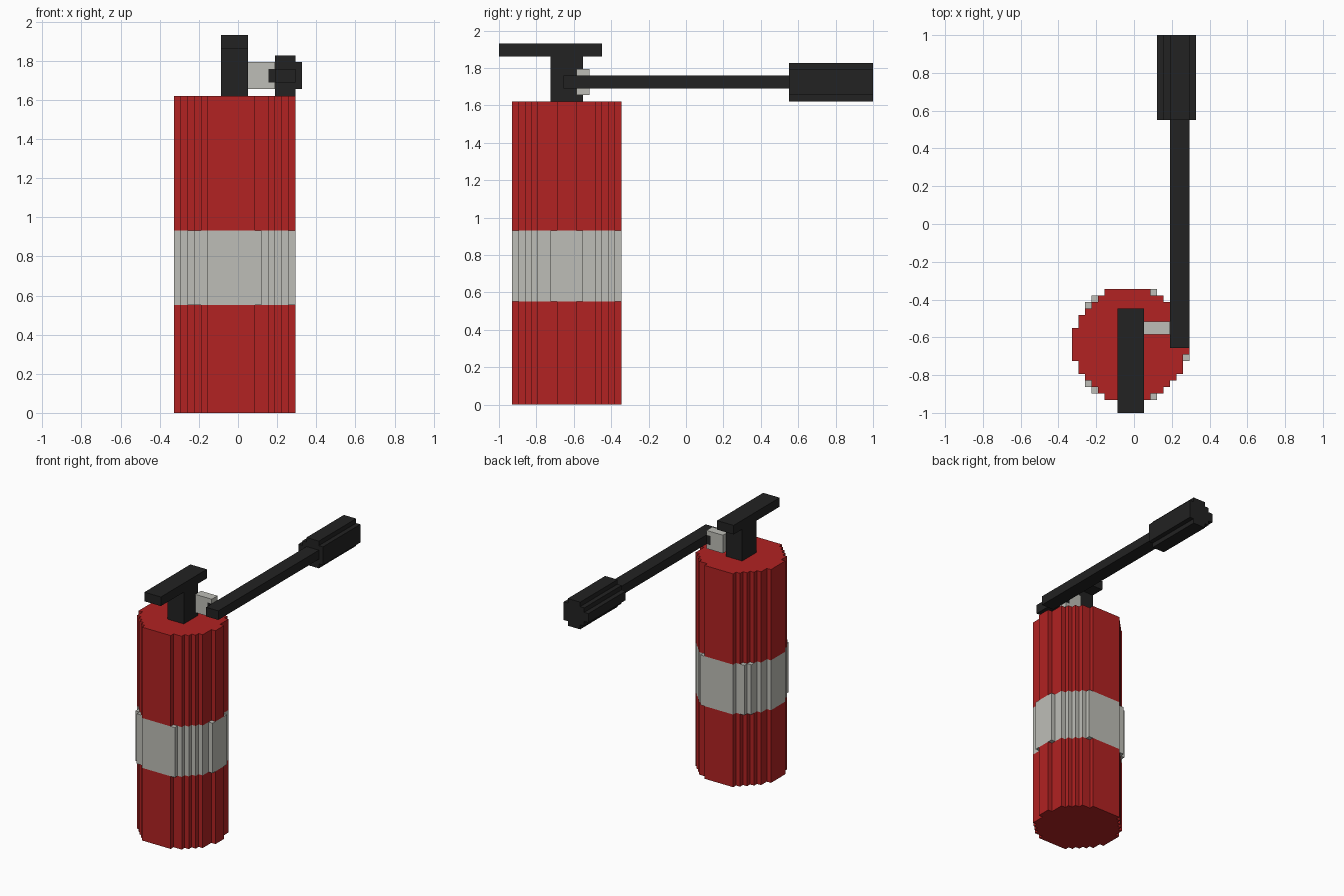
import bpy
import bmesh

cube = bpy.data.objects.get("Cube")
if cube:
    bpy.data.objects.remove(cube, do_unlink=True)

U = 1 / 29  # size of one block unit


def material(name, rgb):
    m = bpy.data.materials.new(name)
    m.use_nodes = True
    col = (*rgb, 1)
    m.diffuse_color = col
    bsdf = next(n for n in m.node_tree.nodes if n.type == 'BSDF_PRINCIPLED')
    bsdf.inputs["Base Color"].default_value = col
    return m


RED = material("red", (0.445, 0.016, 0.016))
GREY = material("light_grey", (0.515, 0.515, 0.474))
BLACK = material("black", (0.016, 0.016, 0.016))


def prism(name, outline, axis, lo, hi, mat):
    """Extrude a 2D outline along z (outline in x, y) or y (outline in x, z)."""
    bm = bmesh.new()
    place = (lambda a, b: (a, b, lo)) if axis == 'z' else (lambda a, b: (a, lo, b))
    face = bm.faces.new([bm.verts.new(place(a, b)) for a, b in outline])
    ext = bmesh.ops.extrude_face_region(bm, geom=[face])
    step = (0, 0, hi - lo) if axis == 'z' else (0, hi - lo, 0)
    moved = [g for g in ext["geom"] if isinstance(g, bmesh.types.BMVert)]
    bmesh.ops.translate(bm, verts=moved, vec=step)
    bmesh.ops.scale(bm, verts=bm.verts, vec=(U, U, U))
    bmesh.ops.recalc_face_normals(bm, faces=bm.faces)
    me = bpy.data.meshes.new(name)
    bm.to_mesh(me)
    bm.free()
    me.materials.append(mat)
    ob = bpy.data.objects.new(name, me)
    bpy.context.collection.objects.link(ob)
    return ob


def box(name, x, y, z, mat):
    rect = [(x[0], y[0]), (x[1], y[0]), (x[1], y[1]), (x[0], y[1])]
    return prism(name, rect, 'z', z[0], z[1], mat)


def stepped(spans, first_row, x0):
    """Staircase outline from the (start, end) span of each unit row."""
    left, right = [], []
    for i, (a, b) in enumerate(spans):
        for side, v in ((left, a), (right, b)):
            for r in (i, i + 1):
                p = (x0 + v, first_row + r)
                # merge collinear points
                if len(side) > 1 and side[-1][0] == side[-2][0] == p[0]:
                    side[-1] = p
                elif not side or side[-1] != p:
                    side.append(p)
    return right + left[::-1]


def mirrored(half):
    return half + half[-2::-1]


# Tank: stepped round body with a slightly fuller band
tank = stepped(mirrored([(5, 12), (4, 14), (3, 15), (2, 16), (1, 17),
                         (1, 17), (0, 17), (0, 18), (0, 18)]), -27, -9.5)
band = stepped(mirrored([(5, 13), (3, 14), (2, 15), (2, 16), (1, 17),
                         (1, 17), (0, 18), (0, 18), (0, 18)]), -27, -9.5)
prism("tank_lower", tank, 'z', 0, 16, RED)
prism("tank_band", band, 'z', 16, 27, GREY)
prism("tank_upper", tank, 'z', 27, 47, RED)

# Valve stem and top lever bar
box("valve_stem", (-2.5, 1.5), (-21, -16), (47, 54), BLACK)
box("top_lever", (-2.5, 1.5), (-29, -13), (54, 56), BLACK)

# Forked connector holding the hose
fork = [(1.5, 48), (5.5, 48), (5.5, 49), (4.5, 49),
        (4.5, 51), (5.5, 51), (5.5, 52), (1.5, 52)]
prism("hose_connector", fork, 'y', -17, -15, GREY)
box("hose_pin", (4.5, 5.5), (-17, -15), (49, 51), BLACK)

# Hose and stepped nozzle
box("hose", (5.5, 8.5), (-19, 16), (49, 51), BLACK)
nozzle = stepped(mirrored([(2, 5), (1, 6), (0, 6)]) , 47, 3.5)
nozzle = stepped([(2, 5), (1, 6), (0, 6), (0, 6), (1, 6), (2, 5)], 47, 3.5)
prism("nozzle", nozzle, 'y', 16, 29, BLACK)
